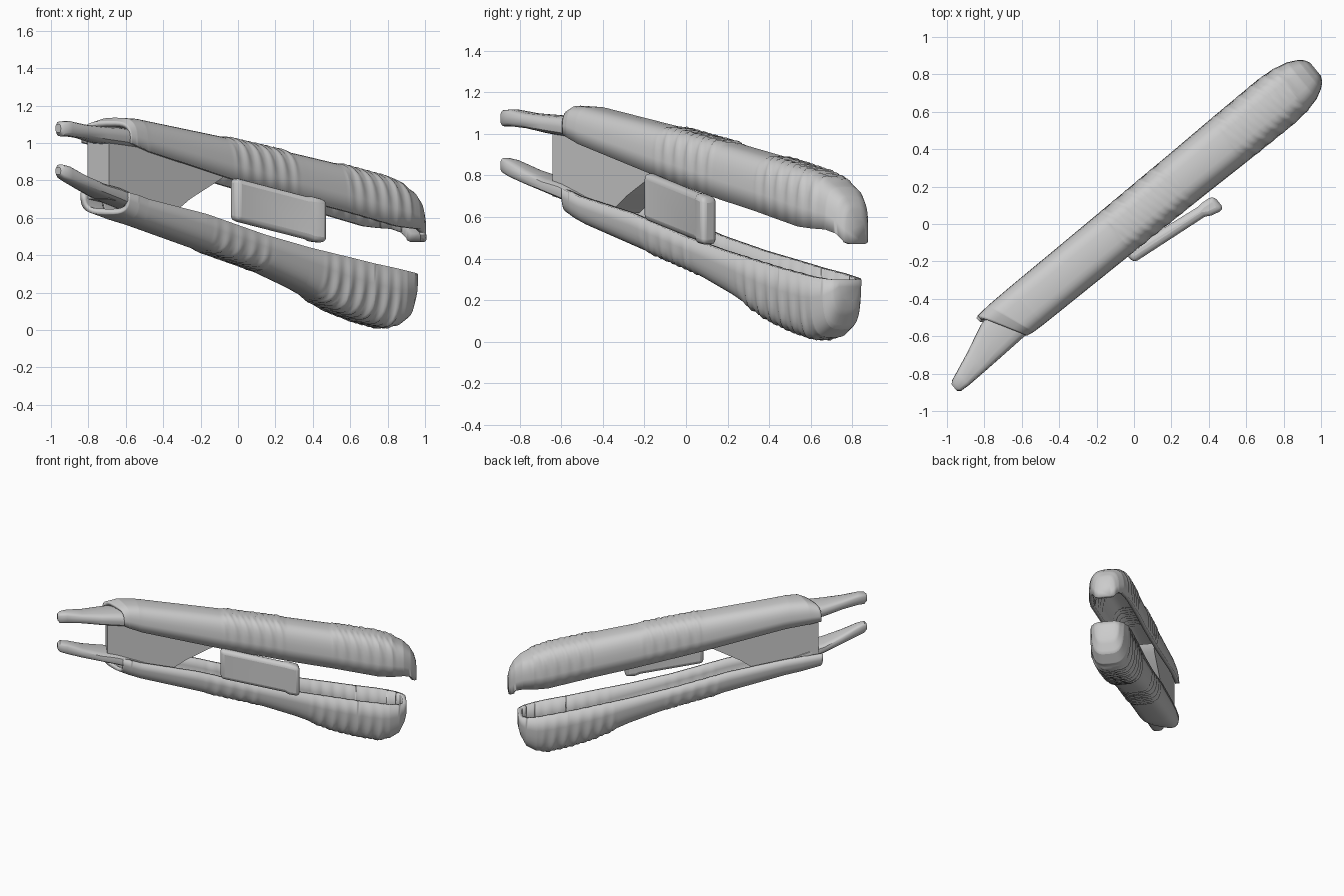
import bpy, bmesh, math
from mathutils import Vector

if "Cube" in bpy.data.objects:
    bpy.data.objects.remove(bpy.data.objects["Cube"])

A = math.radians(39.3)
C, S = math.cos(A), math.sin(A)


def place(u, v, z):
    """u runs along the tool, v across it."""
    return Vector((C * u - S * v, S * u + C * v, z))


def lerp_keys(keys, u):
    for a, b in zip(keys, keys[1:]):
        if u <= b[0]:
            t = (u - a[0]) / (b[0] - a[0])
            return [p + (q - p) * t for p, q in zip(a, b)]
    return list(keys[-1])


def finish(bm, name, angle=40):
    bmesh.ops.recalc_face_normals(bm, faces=bm.faces)
    me = bpy.data.meshes.new(name)
    bm.to_mesh(me)
    bm.free()
    ob = bpy.data.objects.new(name, me)
    bpy.context.collection.objects.link(ob)
    for o in bpy.context.selected_objects:
        o.select_set(False)
    bpy.context.view_layer.objects.active = ob
    ob.select_set(True)
    bpy.ops.object.shade_smooth_by_angle(angle=math.radians(angle))
    return ob


def loft(bm, rings, closed, cap_start, cap_end):
    vs = [[bm.verts.new(p) for p in r] for r in rings]
    n = len(vs[0])
    for a, b in zip(vs, vs[1:]):
        for i in range(n if closed else n - 1):
            j = (i + 1) % n
            bm.faces.new((a[i], a[j], b[j], b[i]))
    if cap_start:
        bm.faces.new(vs[0])
    if cap_end:
        bm.faces.new(vs[-1][::-1])


def handle(name, keys, grips, n=18, power=0.6):
    """Hollow trough: keys are (u, crown z, rim z, half width)."""
    u0, u1 = keys[0][0], keys[-1][0]
    count = 190
    us = sorted({round(u0 + (u1 - u0) * i / count, 4) for i in range(count + 1)}
                | {k[0] for k in keys})
    rings = []
    for u in us:
        _, crown, rim, hw = lerp_keys(keys, u)
        ring = []
        for i in range(n + 1):
            t = math.pi * i / n
            c, s = math.cos(t), max(0, math.sin(t))
            v = math.copysign(abs(c) ** power, c)
            h = s ** power if 0 < i < n else 0
            # finger grip ridges, fading out towards the rim
            ridge = 0
            for g0, g1, pitch, amp in grips:
                if g0 < u < g1:
                    fade = min(1, (u - g0) / 0.04, (g1 - u) / 0.04)
                    wave = (u - g0 + 0.08 * v) / pitch
                    ridge += amp * fade * math.sin(2 * math.pi * wave) * min(1, h * 1.3)
            slant = 0.07 * v * max(0, 1 - (u - u0) / 0.2)
            vv = 0.025 + v * (hw + 0.6 * ridge * abs(c) ** 0.5)
            zz = rim + h * (crown - rim + math.copysign(ridge, 1) * math.copysign(1, crown - rim))
            ring.append(place(u - slant, vv, zz))
        rings.append(ring)
    bm = bmesh.new()
    loft(bm, rings, False, False, True)
    ob = finish(bm, name)
    m = ob.modifiers.new("wall", 'SOLIDIFY')
    m.thickness = 0.03
    m.offset = -1
    return ob


def jaw(name, keys):
    """Tapered tip: keys are (u, v min, v max, z min, z max), rounded section."""
    rings = []
    for u, v0, v1, z0, z1 in keys:
        ring = []
        for i in range(16):
            t = 2 * math.pi * i / 16
            c, s = math.cos(t), math.sin(t)
            ring.append(place(u, (v0 + v1) / 2 + (v1 - v0) / 2 * math.copysign(abs(c) ** 0.6, c),
                              (z0 + z1) / 2 + (z1 - z0) / 2 * math.copysign(abs(s) ** 0.6, s)))
        rings.append(ring)
    bm = bmesh.new()
    loft(bm, rings, True, True, True)
    return finish(bm, name)


# Upper and lower grip shells
handle("upper_handle", [
    (-0.89, 1.115, 1.0, 0.125), (-0.83, 1.135, 0.985, 0.132), (-0.72, 1.13, 0.96, 0.135),
    (-0.1, 1.03, 0.80, 0.14), (0.4, 0.94, 0.685, 0.145), (0.67, 0.89, 0.63, 0.15),
    (1.0, 0.82, 0.555, 0.153), (1.1, 0.785, 0.545, 0.145), (1.18, 0.745, 0.54, 0.126),
    (1.23, 0.70, 0.52, 0.10), (1.26, 0.65, 0.48, 0.075), (1.275, 0.60, 0.47, 0.045)],
    [(-0.12, 0.34, 0.085, 0.011), (0.66, 1.14, 0.085, 0.011)])
handle("lower_handle", [
    (-0.9, 0.62, 0.735, 0.12), (-0.8, 0.585, 0.72, 0.127), (-0.3, 0.445, 0.62, 0.13),
    (0.1, 0.335, 0.51, 0.132), (0.41, 0.22, 0.44, 0.137), (0.67, 0.105, 0.39, 0.143),
    (0.85, 0.05, 0.355, 0.145), (1.0, 0.018, 0.33, 0.145), (1.08, 0.02, 0.315, 0.14),
    (1.15, 0.06, 0.305, 0.12), (1.19, 0.14, 0.3, 0.09), (1.205, 0.2, 0.3, 0.06)],
    [(-0.25, 0.17, 0.09, 0.009), (0.5, 1.06, 0.085, 0.014)])

# Narrow jaws at the front
jaw("upper_jaw", [
    (-0.6, -0.08, 0.13, 0.95, 1.06), (-0.86, -0.095, 0.135, 0.985, 1.085),
    (-0.98, -0.1, 0.1, 1.0, 1.09), (-1.12, -0.105, 0.035, 1.025, 1.1),
    (-1.23, -0.108, -0.01, 1.035, 1.118), (-1.28, -0.105, -0.03, 1.035, 1.115),
    (-1.298, -0.09, -0.045, 1.055, 1.1)])
jaw("lower_jaw", [
    (-0.55, -0.07, 0.12, 0.58, 0.66), (-0.87, -0.09, 0.13, 0.68, 0.765),
    (-0.98, -0.1, 0.1, 0.715, 0.785), (-1.12, -0.105, 0.035, 0.755, 0.83),
    (-1.23, -0.108, -0.01, 0.79, 0.875), (-1.28, -0.105, -0.03, 0.81, 0.885),
    (-1.298, -0.09, -0.045, 0.83, 0.87)])

# Wedge block joining the two halves
bm = bmesh.new()
outline = [(-0.94, 0.70), (-0.94, 1.03), (-0.12, 0.86), (-0.16, 0.81), (-0.38, 0.70), (-0.5, 0.62)]
loft(bm, [[place(u, v, z) for u, z in outline] for v in (-0.06, 0.12)], False, True, True)
a = list(bm.verts)
k = len(outline)
bm.faces.new((a[0], a[k - 1], a[2 * k - 1], a[k]))
finish(bm, "hinge_block", 30)

# Side push button, flared at its back end
bm = bmesh.new()
rings = []
for u, v0, v1, z, h in [(-0.135, -0.16, -0.085, 0.70, 0.115), (0.32, -0.21, -0.145, 0.6, 0.115),
                        (0.35, -0.228, -0.142, 0.593, 0.12), (0.425, -0.245, -0.15, 0.58, 0.115)]:
    rings.append([place(u, v0, z - h), place(u, v1, z - h), place(u, v1, z + h), place(u, v0, z + h)])
loft(bm, rings, True, True, True)
ob = finish(bm, "side_button")
b = ob.modifiers.new("round", 'BEVEL')
b.width = 0.028
b.segments = 3
b.limit_method = 'ANGLE'
b.angle_limit = math.radians(40)
